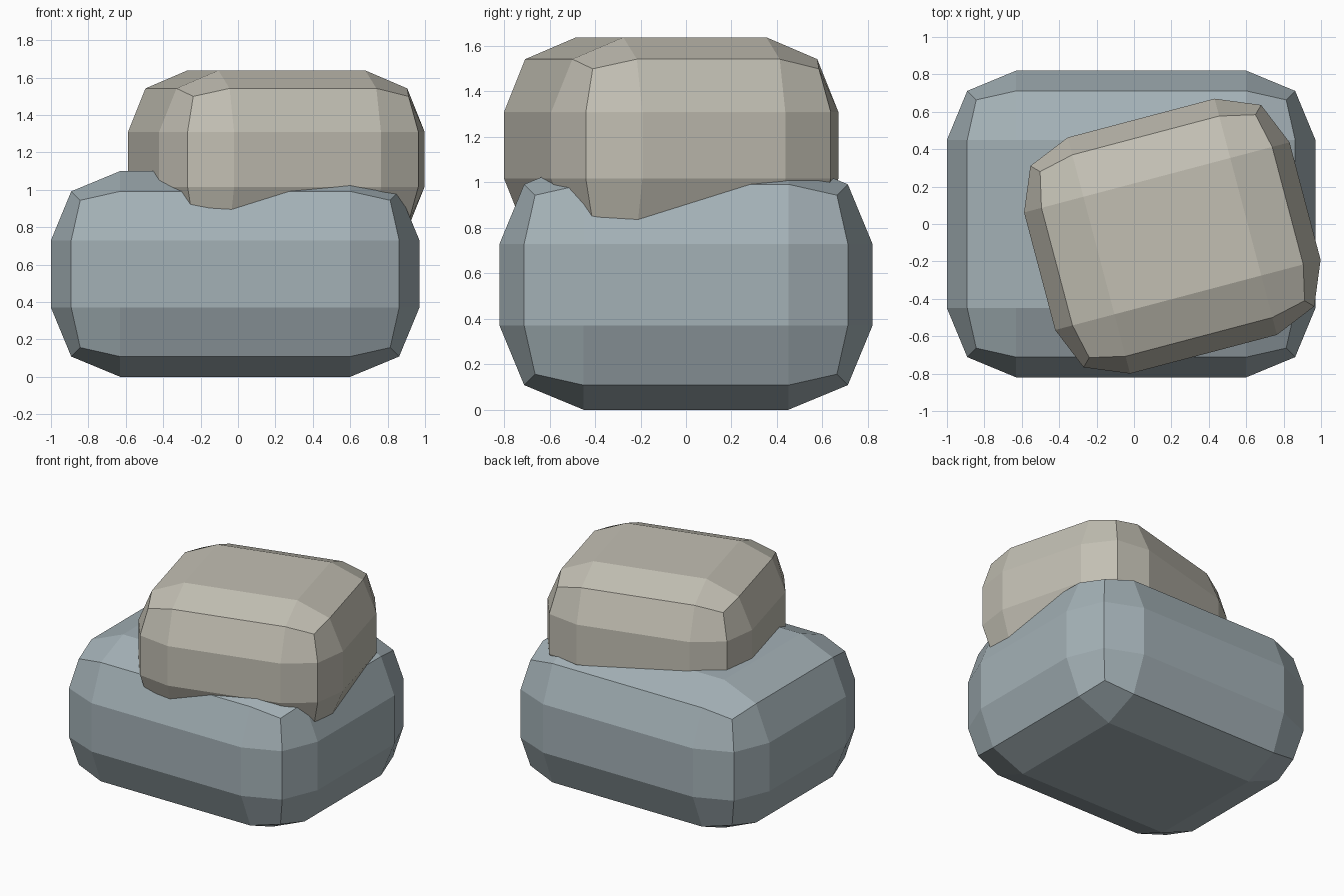
import bpy
import math

if "Cube" in bpy.data.objects:
    bpy.data.objects.remove(bpy.data.objects["Cube"])


def stone(name, size, location, turn, round_by, colour):
    """Flat-shaded block with two-step rounded edges."""
    bpy.ops.mesh.primitive_cube_add(size=1, location=location)
    ob = bpy.context.object
    ob.name = name
    ob.scale = size
    bpy.ops.object.transform_apply(location=False, rotation=False, scale=True)
    ob.rotation_euler.z = math.radians(turn)
    bevel = ob.modifiers.new("rounding", "BEVEL")
    bevel.width = round_by
    bevel.segments = 2
    bevel.limit_method = "NONE"
    mat = bpy.data.materials.new(name + "_colour")
    mat.diffuse_color = (*colour, 1)
    mat.use_nodes = True
    mat.node_tree.nodes["Principled BSDF"].inputs["Base Color"].default_value = mat.diffuse_color
    ob.data.materials.append(mat)
    return ob


# Wide bottom stone resting on the ground
stone("lower_stone", (1.97, 1.64, 1.10), (-0.015, 0, 0.55), 0, 0.37,
      (0.37, 0.44, 0.47))

# Smaller turned stone, sunk into the top of the lower one
stone("upper_stone", (1.468, 1.306, 0.95), (0.205, -0.065, 1.163), 14.8, 0.328,
      (0.54, 0.52, 0.45))
